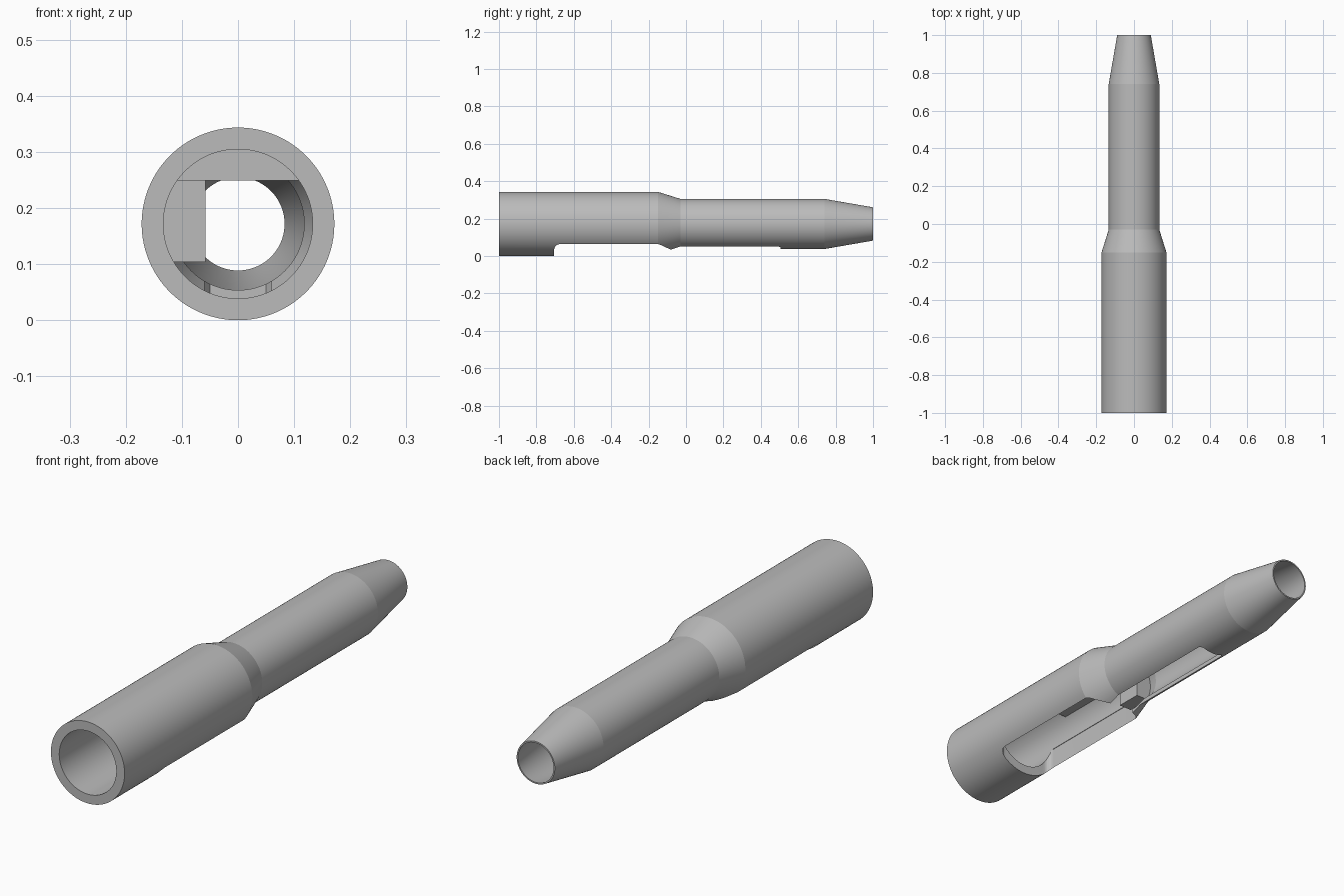
import bpy, bmesh, math
from mathutils import Vector, Matrix

if "Cube" in bpy.data.objects:
    bpy.data.objects.remove(bpy.data.objects["Cube"], do_unlink=True)

AXIS_Z = 0.1717
SEGMENTS = 128

metal = bpy.data.materials.new("plain_grey")
metal.use_nodes = True
grey = (0.5, 0.5, 0.5, 1.0)
metal.diffuse_color = grey
metal.node_tree.nodes["Principled BSDF"].inputs["Base Color"].default_value = grey


def make_object(name, bm):
    bmesh.ops.recalc_face_normals(bm, faces=bm.faces)
    mesh = bpy.data.meshes.new(name)
    bm.to_mesh(mesh)
    bm.free()
    obj = bpy.data.objects.new(name, mesh)
    bpy.context.collection.objects.link(obj)
    mesh.materials.append(metal)
    return obj


def lathe(name, profile):
    """Revolve a closed (y, radius) outline around the lengthwise axis."""
    bm = bmesh.new()
    rings = []
    for i in range(SEGMENTS):
        a = math.tau * i / SEGMENTS
        rings.append([bm.verts.new((r * math.cos(a), y, AXIS_Z + r * math.sin(a)))
                      for y, r in profile])
    n = len(profile)
    for i in range(SEGMENTS):
        a, b = rings[i], rings[(i + 1) % SEGMENTS]
        for j in range(n):
            k = (j + 1) % n
            bm.faces.new((a[j], a[k], b[k], b[j]))
    return make_object(name, bm)


def prism(name, outline, offset):
    """Extrude a flat outline along a vector."""
    bm = bmesh.new()
    face = bm.faces.new([bm.verts.new(p) for p in outline])
    new = bmesh.ops.extrude_face_region(bm, geom=[face])["geom"]
    bmesh.ops.translate(bm, vec=Vector(offset),
                        verts=[v for v in new if isinstance(v, bmesh.types.BMVert)])
    return make_object(name, bm)


def arc(radius, start, end, steps):
    """Cross-section points (x, z) around the axis, angles in radians."""
    return [(radius * math.cos(start + (end - start) * i / steps),
             AXIS_Z + radius * math.sin(start + (end - start) * i / steps))
            for i in range(steps + 1)]


# Hollow stepped tube with a tapered tip
tube = lathe("stepped_tube", [
    (-1.0, 0.1717), (-0.15, 0.1717), (-0.03, 0.134), (0.74, 0.134), (1.0, 0.089),
    (1.0, 0.083), (0.74, 0.118), (0.0, 0.118), (-0.06, 0.133), (-1.0, 0.133)])

# Underside opening: wide round-cornered slot running into a narrow one
w, f = 0.1337, 0.03
half = [(w - f + f * math.sin(t), -0.705 + f - f * math.cos(t))
        for t in [math.pi / 2 * i / 6 for i in range(7)]]
half += [(w, -0.15), (0.122, -0.132), (0.105, -0.115), (0.085, -0.097), (0.06, -0.08),
         (0.06, 0.49), (0.05, 0.505)]
outline = half + [(-x, y) for x, y in reversed(half)]
cutter = prism("slot_cutter", [(x, y, -0.1) for x, y in outline], (0, 0, 0.1 + AXIS_Z - 0.02))
cutter.hide_render = True

cut = tube.modifiers.new("slot", "BOOLEAN")
cut.operation = "DIFFERENCE"
cut.solver = "EXACT"
cut.object = cutter
bpy.context.view_layer.objects.active = tube
tube.select_set(True)
bpy.ops.object.modifier_apply(modifier=cut.name)
bpy.data.objects.remove(cutter, do_unlink=True)

# Flat-bottomed insert under the top of the bore
R = 0.1345
TOP = 0.249
top_angle = math.asin((TOP - AXIS_Z) / R)
top = prism("top_insert",
            [(x, -0.57, z) for x, z in arc(R, top_angle, math.pi - top_angle, 24)],
            (0, 0.52, 0))

# Small stop block on one side of the bore
low_angle = math.asin((0.104 - AXIS_Z) / R)
side = arc(R, math.pi - top_angle, math.pi - low_angle, 16)
stop = prism("side_stop",
             [(x, -0.16, z) for x, z in side + [(-0.058, 0.104), (-0.058, TOP)]],
             (0, 0.11, 0))

# Smooth round surfaces, crisp edges
bpy.ops.object.select_all(action="DESELECT")
for obj in (tube, top, stop):
    obj.select_set(True)
bpy.context.view_layer.objects.active = tube
bpy.ops.object.shade_smooth_by_angle(angle=math.radians(8))
